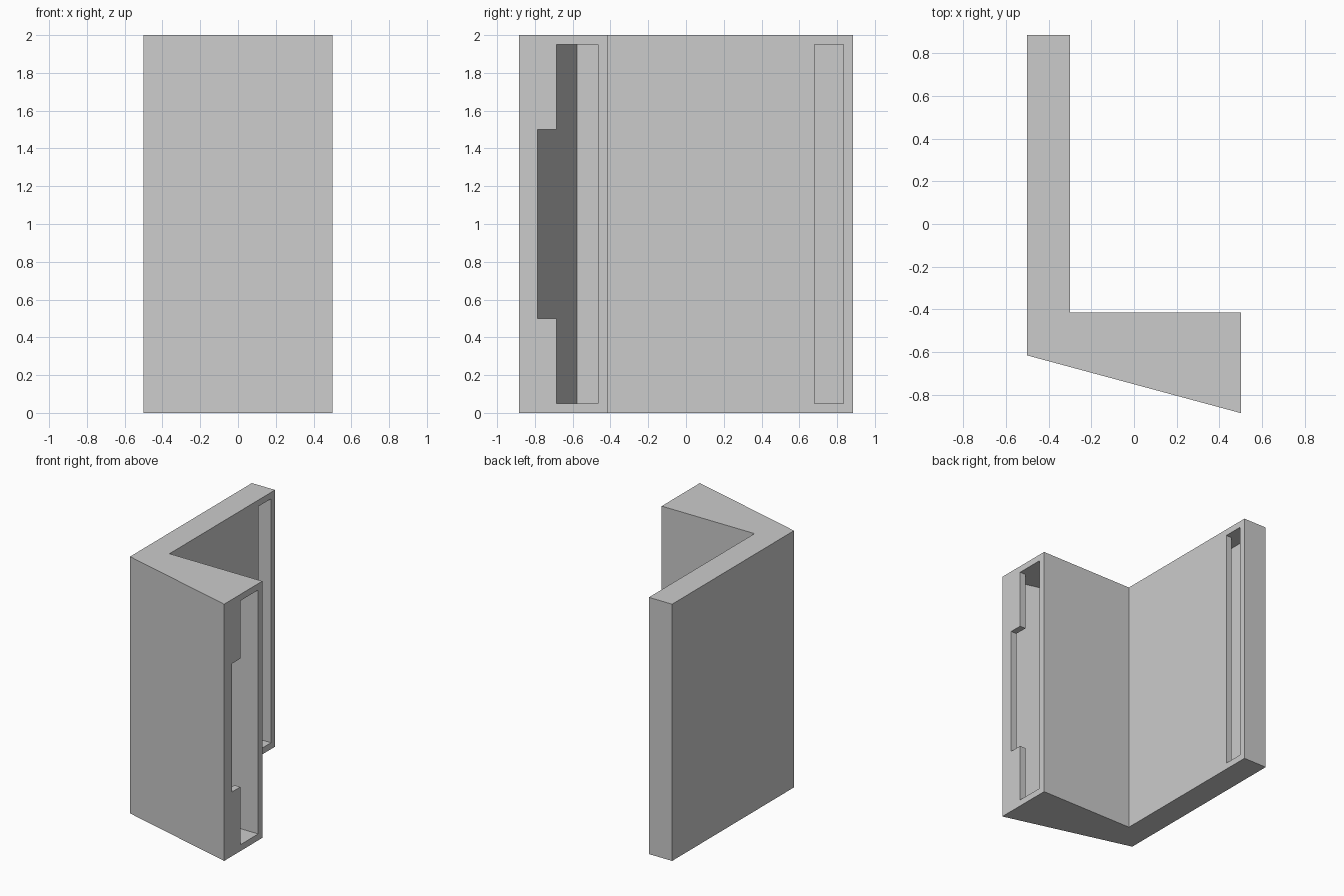
import bpy
import bmesh

if "Cube" in bpy.data.objects:
    bpy.data.objects.remove(bpy.data.objects["Cube"], do_unlink=True)

# Single plain grey
grey = bpy.data.materials.new("plain_grey")
grey.use_nodes = True
colour = (0.6, 0.6, 0.6, 1)
grey.diffuse_color = colour
grey.node_tree.nodes["Principled BSDF"].inputs["Base Color"].default_value = colour


def prism(name, outline, z0, z1):
    """Extrude a plan outline (counter-clockwise) from z0 to z1."""
    bm = bmesh.new()
    base = bm.faces.new([bm.verts.new((x, y, z0)) for x, y in outline])
    top = bmesh.ops.extrude_face_region(bm, geom=[base])["geom"]
    bmesh.ops.translate(bm, vec=(0, 0, z1 - z0),
                        verts=[v for v in top if isinstance(v, bmesh.types.BMVert)])
    bmesh.ops.recalc_face_normals(bm, faces=bm.faces)
    mesh = bpy.data.meshes.new(name)
    bm.to_mesh(mesh)
    bm.free()
    mesh.materials.append(grey)
    obj = bpy.data.objects.new(name, mesh)
    bpy.context.collection.objects.link(obj)
    return obj


def slot(name, x0, x1, y0, y1, z0, z1):
    return prism(name, [(x0, y0), (x1, y0), (x1, y1), (x0, y1)], z0, z1)


# Outer L-shaped casing with a slanted front
casing = prism("hollow_casing", [(-0.5, -0.615), (0.5, -0.885), (0.5, -0.415),
                                 (-0.3, -0.415), (-0.3, 0.885), (-0.5, 0.885)], 0, 2)

# Inner cavity leaves thin walls; slots open it through the side faces
cutters = [
    prism("cavity", [(-0.45, -0.577), (0.45, -0.82), (0.45, -0.465),
                     (-0.35, -0.465), (-0.35, 0.835), (-0.45, 0.835)], 0.05, 1.95),
    slot("short_arm_slot", 0.4, 0.6, -0.685, -0.465, 0.05, 1.95),
    slot("short_arm_notch", 0.4, 0.6, -0.785, -0.6, 0.5, 1.5),
    slot("long_arm_slot", -0.4, -0.2, 0.68, 0.835, 0.05, 1.95),
]
for cutter in cutters:
    cutter.hide_render = True
    mod = casing.modifiers.new(cutter.name, "BOOLEAN")
    mod.operation = "DIFFERENCE"
    mod.solver = "EXACT"
    mod.object = cutter

# Bake the cuts and drop the cutters
bpy.context.view_layer.update()
evaluated = casing.evaluated_get(bpy.context.evaluated_depsgraph_get())
baked = bpy.data.meshes.new_from_object(evaluated)
casing.modifiers.clear()
casing.data = baked
for cutter in cutters:
    bpy.data.objects.remove(cutter, do_unlink=True)
